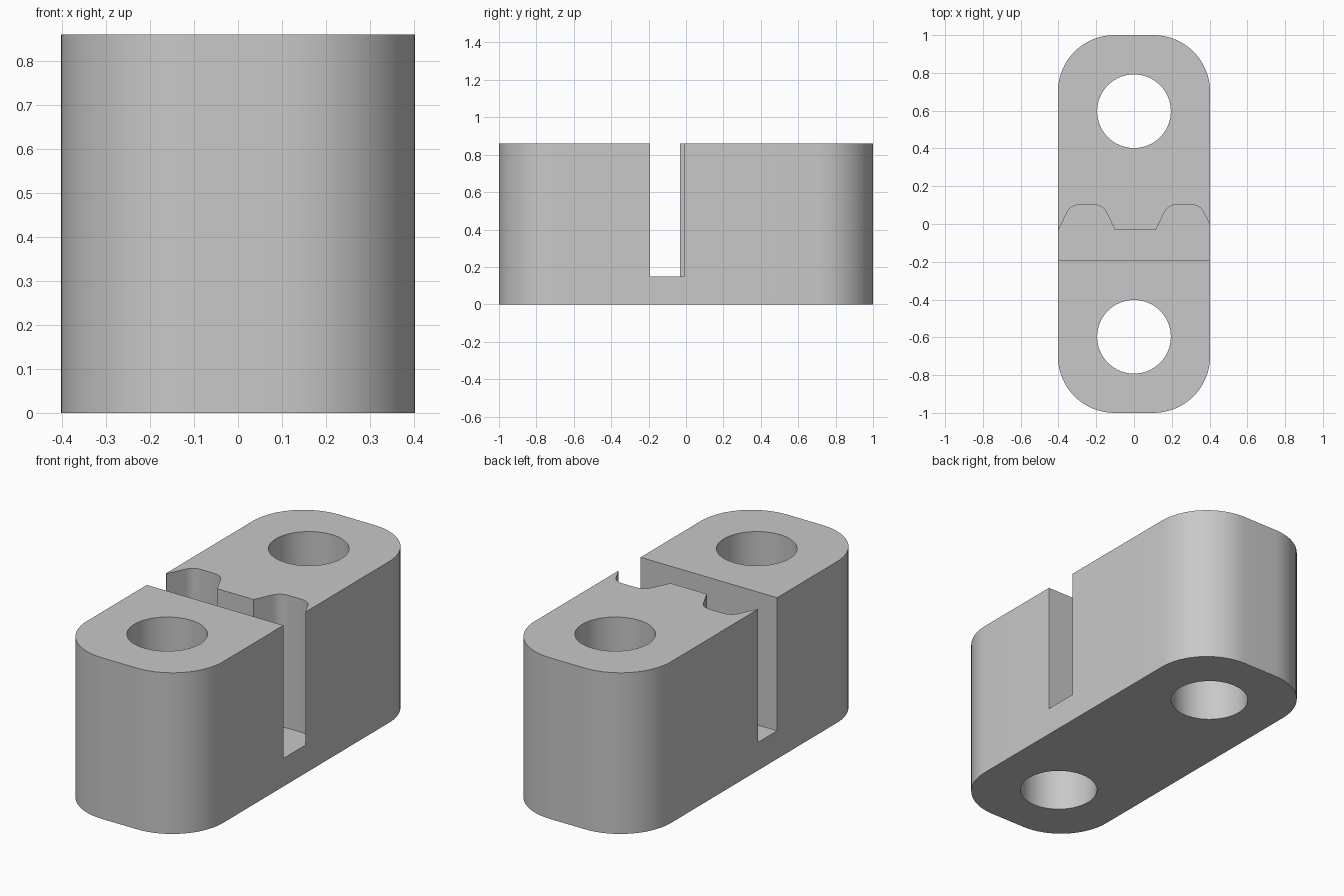
import bpy
import bmesh
from math import cos, sin, pi, radians
from mathutils import Vector

cube = bpy.data.objects.get("Cube")
if cube:
    bpy.data.objects.remove(cube, do_unlink=True)

HALF_WIDTH, HEIGHT, CORNER = 0.403, 0.86, 0.3
HOLE_Y, HOLE_RADIUS = 0.597, 0.195
SLOT_FLOOR, SLOT_FRONT, SLOT_BACK = 0.15, -0.193, -0.033

grey = bpy.data.materials.new("plain grey")
grey.use_nodes = True
colour = (0.58, 0.58, 0.58, 1)
grey.diffuse_color = colour
grey.node_tree.nodes["Principled BSDF"].inputs["Base Color"].default_value = colour


def arc(cx, cy, radius, start, end, steps):
    angles = [start + (end - start) * i / steps for i in range(steps + 1)]
    return [(cx + radius * cos(a), cy + radius * sin(a)) for a in angles]


def prism(name, outline, bottom, top):
    """Extrude a counter-clockwise outline upwards into a closed solid."""
    bm = bmesh.new()
    base = bm.faces.new([bm.verts.new((x, y, bottom)) for x, y in outline])
    new = bmesh.ops.extrude_face_region(bm, geom=[base])["geom"]
    verts = [v for v in new if isinstance(v, bmesh.types.BMVert)]
    bmesh.ops.translate(bm, vec=(0, 0, top - bottom), verts=verts)
    bmesh.ops.recalc_face_normals(bm, faces=bm.faces)
    mesh = bpy.data.meshes.new(name)
    bm.to_mesh(mesh)
    bm.free()
    mesh.materials.append(grey)
    obj = bpy.data.objects.new(name, mesh)
    bpy.context.collection.objects.link(obj)
    return obj


def rounded(a, corner, b, steps=6):
    """Curve from a to b, pulled towards the corner."""
    a, corner, b = Vector(a), Vector(corner), Vector(b)
    ts = [i / steps for i in range(steps + 1)]
    return [tuple(a * (1 - t) ** 2 + corner * 2 * t * (1 - t) + b * t * t) for t in ts]


def key_notch(cx):
    """Round-shouldered trapezoid, listed from right to left."""
    half = [(0.15, SLOT_BACK)] + rounded((0.105, 0.06), (0.086, 0.102), (0.035, 0.102))
    return [(cx + x, y) for x, y in half] + [(cx - x, y) for x, y in reversed(half)]


# Block with rounded vertical corners
outline = []
for i, (sx, sy) in enumerate([(1, 1), (-1, 1), (-1, -1), (1, -1)]):
    outline += arc(sx * (HALF_WIDTH - CORNER), sy * (1 - CORNER), CORNER,
                   i * pi / 2, (i + 1) * pi / 2, 16)
body = prism("clamp_block", outline, 0, HEIGHT)

# Cutters: two through holes and the key slot
cutters = [prism("hole_cutter", arc(0, y, HOLE_RADIUS, 0, 2 * pi, 64)[:-1], -0.1, 1)
           for y in (-HOLE_Y, HOLE_Y)]
slot = [(-0.6, SLOT_FRONT), (0.6, SLOT_FRONT), (0.6, SLOT_BACK)]
slot += key_notch(0.265) + key_notch(-0.25) + [(-0.6, SLOT_BACK)]
cutters.append(prism("slot_cutter", slot, SLOT_FLOOR, 1))

bpy.ops.object.select_all(action="DESELECT")
body.select_set(True)
bpy.context.view_layer.objects.active = body
for cutter in cutters:
    cutter.hide_render = True
    cut = body.modifiers.new("cut", "BOOLEAN")
    cut.operation, cut.solver, cut.object = "DIFFERENCE", "EXACT", cutter
    bpy.ops.object.modifier_apply(modifier=cut.name)
    bpy.data.objects.remove(cutter, do_unlink=True)

bpy.ops.object.shade_smooth_by_angle(angle=radians(30))
